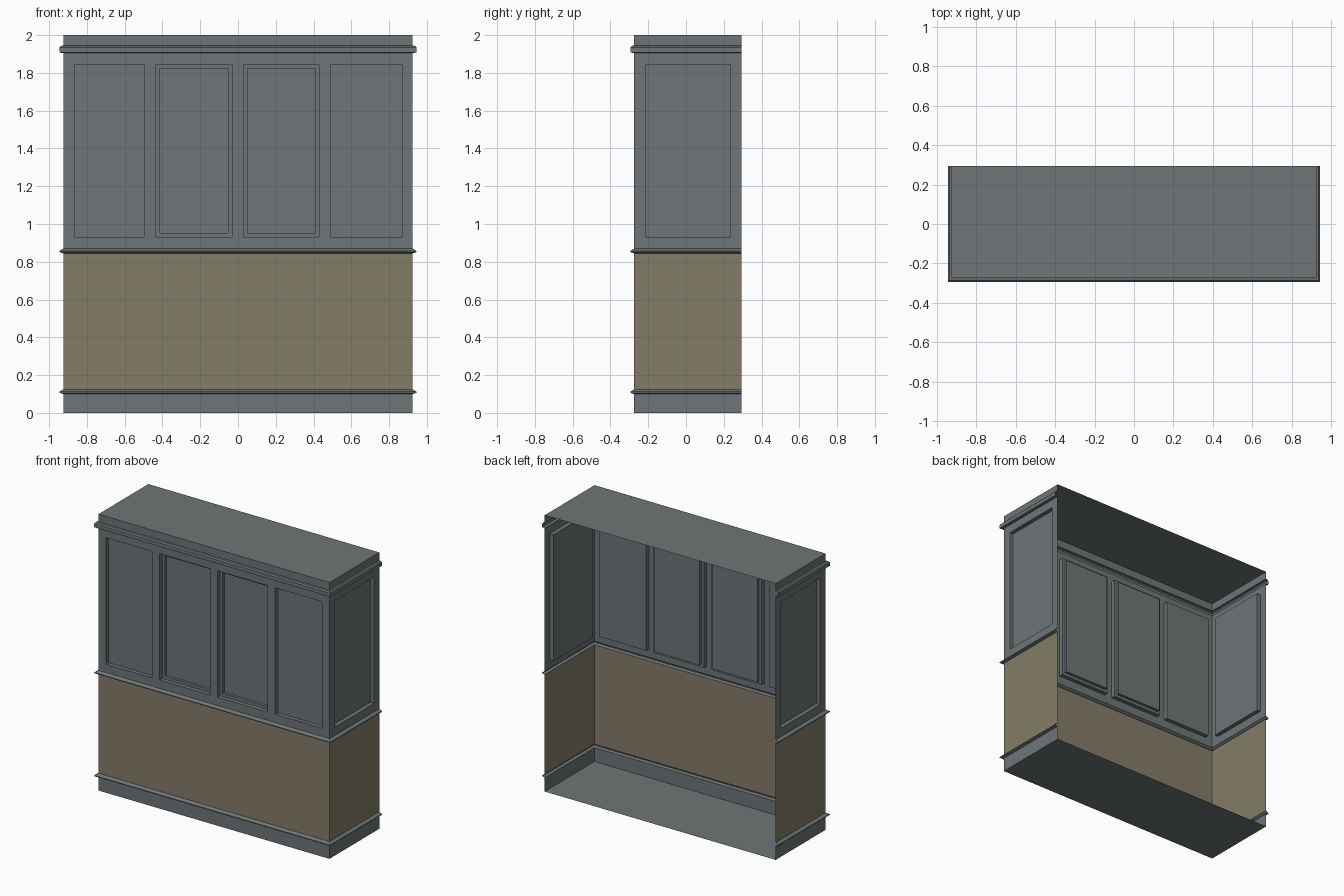
import bpy, bmesh
from mathutils import Vector

cube = bpy.data.objects.get("Cube")
if cube:
    bpy.data.objects.remove(cube)


def material(name, rgb):
    m = bpy.data.materials.new(name)
    m.use_nodes = True
    m.diffuse_color = (*rgb, 1)
    m.node_tree.nodes["Principled BSDF"].inputs["Base Color"].default_value = (*rgb, 1)
    return m


GREY = material("slate grey paint", (0.156, 0.178, 0.184))
TAN = material("tan wall", (0.23, 0.205, 0.136))

HX, FRONT, BACK = 0.925, -0.275, 0.295


def finish(name, bm, mat):
    mesh = bpy.data.meshes.new(name)
    bm.to_mesh(mesh)
    bm.free()
    mesh.materials.append(mat)
    ob = bpy.data.objects.new(name, mesh)
    bpy.context.collection.objects.link(ob)
    return ob


def sweep(name, profile, mat):
    """Sweep (outward offset, height) points around the three closed sides."""
    bm = bmesh.new()
    rows = []
    for o, z in profile:
        x, y = HX + o, FRONT - o
        path = [(-x, BACK), (-x, y), (x, y), (x, BACK)]
        rows.append([bm.verts.new((px, py, z)) for px, py in path])
    for a, b in zip(rows, rows[1:]):
        for i in range(3):
            bm.faces.new((a[i], a[i + 1], b[i + 1], b[i]))
    return finish(name, bm, mat)


def panel_wall(name, origin, along, length, z0, z1, panels, pz0, pz1):
    """Flat wall with recessed panels given as (start, end, stepped)."""
    bm = bmesh.new()
    origin, along = Vector(origin), Vector(along)
    us = [0] + [u for p in panels for u in p[:2]] + [length]
    zs = [z0, pz0, pz1, z1]
    grid = [[bm.verts.new(origin + along * u + Vector((0, 0, z))) for u in us] for z in zs]
    cells = []
    for j in range(len(zs) - 1):
        for i in range(len(us) - 1):
            f = bm.faces.new((grid[j][i], grid[j][i + 1], grid[j + 1][i + 1], grid[j + 1][i]))
            if j == 1 and i % 2:
                cells.append((f, panels[i // 2][2]))
    bm.normal_update()
    for f, stepped in cells:
        bmesh.ops.inset_individual(bm, faces=[f], thickness=0, depth=-0.03)
        if stepped:
            bmesh.ops.inset_individual(bm, faces=[f], thickness=0.03, depth=0)
            bmesh.ops.inset_individual(bm, faces=[f], thickness=0, depth=-0.02)
    return finish(name, bm, GREY)


def slab(name, z):
    bm = bmesh.new()
    corners = [(-HX, FRONT), (HX, FRONT), (HX, BACK), (-HX, BACK)]
    f = bm.faces.new([bm.verts.new((x, y, z)) for x, y in corners])
    if z == 0:
        f.normal_flip()
    return finish(name, bm, GREY)


# Base, tan lower wall and the two projecting rails
slab("bottom_board", 0)
sweep("skirting", [(0, 0), (0, 0.1)], GREY)
for name, z in (("lower_rail", 0.1), ("middle_rail", 0.845)):
    sweep(name, [(0, z), (0.02, z + 0.006), (0.02, z + 0.012), (0, z + 0.025)], GREY)
sweep("lower_wall", [(0, 0.125), (0, 0.845)], TAN)

# Upper walls with recessed panels; the middle pair are stepped doors
Z0, Z1, P0, P1 = 0.87, 1.905, 0.93, 1.845
front_panels = [(0.06, 0.427, False), (0.49, 0.893, True),
                (0.953, 1.355, True), (1.415, 1.793, False)]
panel_wall("upper_front", (-HX, FRONT, 0), (1, 0, 0), 2 * HX, Z0, Z1, front_panels, P0, P1)
depth = BACK - FRONT
panel_wall("upper_left_side", (HX, FRONT, 0), (0, 1, 0), depth, Z0, Z1,
           [(0.063, 0.51, False)], P0, P1)
panel_wall("upper_right_side", (-HX, BACK, 0), (0, -1, 0), depth, Z0, Z1,
           [(depth - 0.51, depth - 0.063, False)], P0, P1)

# Cornice and top
sweep("cornice", [(0, 1.905), (0.02, 1.908), (0.02, 1.935), (0.012, 1.943), (0, 1.945)], GREY)
sweep("top_band", [(0, 1.945), (0, 2)], GREY)
slab("top_board", 2)
